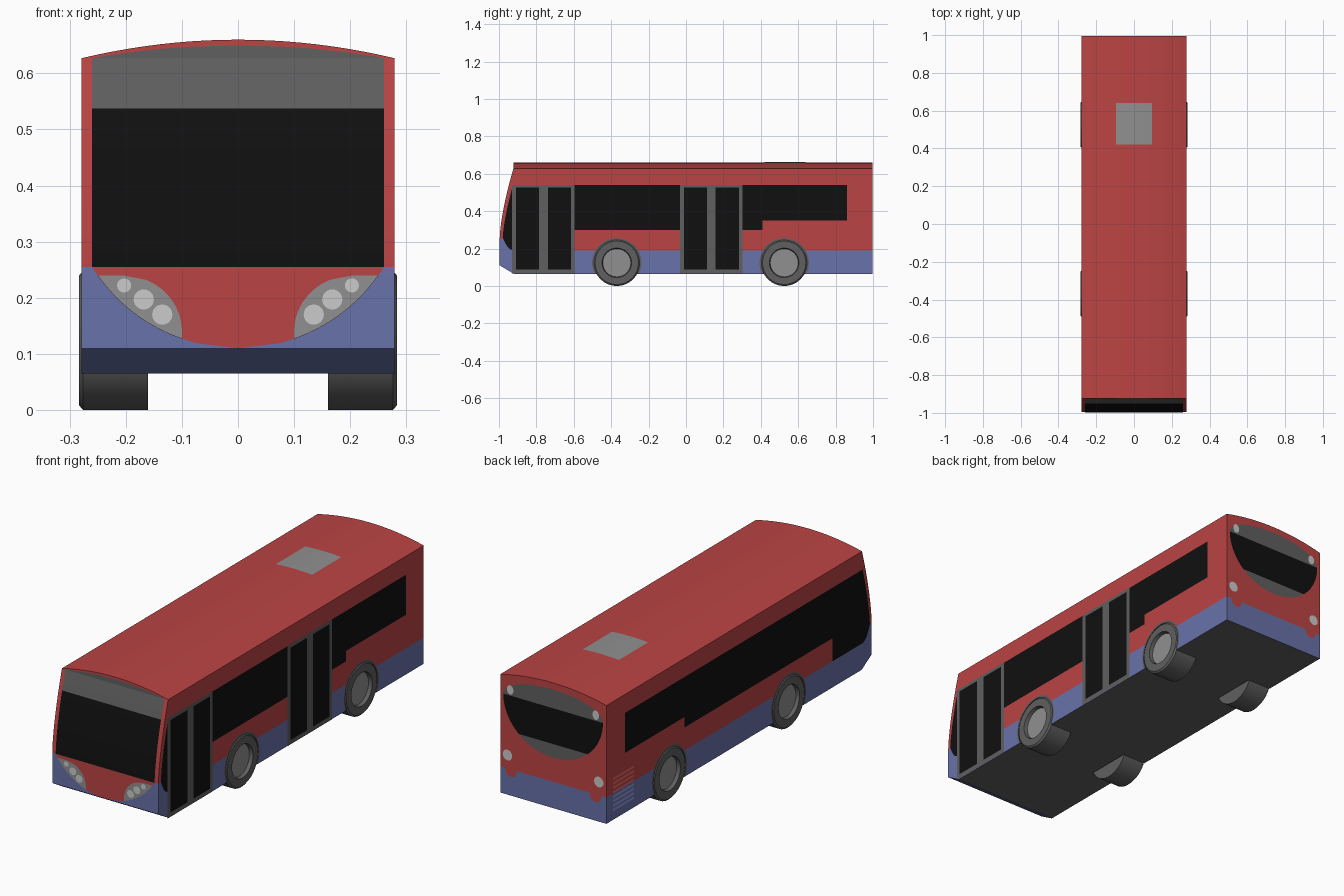
import bpy, bmesh
from math import sqrt, sin, cos, pi, radians
from mathutils import Vector, Matrix

cube = bpy.data.objects.get("Cube")
if cube:
    bpy.data.objects.remove(cube)


def material(name, r, g, b):
    m = bpy.data.materials.new(name)
    m.use_nodes = True
    m.diffuse_color = (r, g, b, 1)
    m.node_tree.nodes["Principled BSDF"].inputs["Base Color"].default_value = (r, g, b, 1)
    return m


RED = material("red paint", 0.5, 0.057, 0.057)
BLUE = material("blue paint", 0.14, 0.168, 0.4)
BLACK = material("black glass", 0.005, 0.005, 0.005)
DARK = material("dark grey", 0.115, 0.115, 0.115)
GREY = material("mid grey", 0.28, 0.28, 0.28)
LIGHT = material("light grey", 0.6, 0.6, 0.6)
BRIGHT_RED = material("bright red", 0.8, 0.13, 0.13)
BRIGHT_BLUE = material("bright blue", 0.28, 0.33, 0.75)

HALF, FRONT, REAR = 0.279, 0.996, 0.996
FLOOR, WAIST, SILL, EAVE, CROWN = 0.065, 0.19, 0.255, 0.627, 0.66
LAYER = 0.0015
AXLES, WHEEL_R = (-0.37, 0.525), 0.124


def span(a, b, n):
    return [a + (b - a) * i / n for i in range(n + 1)]


def front_y(z):
    t = min(max((z - SILL) / (EAVE - SILL), 0), 1)
    return -FRONT + 0.073 * t ** 1.5


def roof_z(x):
    return CROWN - (CROWN - EAVE) * (x / HALF) ** 2


def finish(name, bm, mats):
    mesh = bpy.data.meshes.new(name)
    bm.to_mesh(mesh)
    bm.free()
    for m in mats:
        mesh.materials.append(m)
    obj = bpy.data.objects.new(name, mesh)
    bpy.context.collection.objects.link(obj)
    return obj


def smooth(obj, angle=30):
    bpy.ops.object.select_all(action='DESELECT')
    obj.select_set(True)
    bpy.context.view_layer.objects.active = obj
    bpy.ops.object.shade_smooth_by_angle(angle=radians(angle))


# Surfaces that thin plates are laid on
def on_front(layer):
    return lambda x, z: (x, front_y(z) - LAYER * layer, z)


def on_rear(layer):
    return lambda x, z: (x, REAR + LAYER * layer, z)


def on_side(s, layer):
    return lambda y, z: (s * (HALF + LAYER * layer), y, z)


def panel(name, mat, place, rows):
    """Thin plate made of rows (v, a, b), each running from a to b at height v."""
    bm = bmesh.new()
    pairs = [[bm.verts.new(place(u, v)) for u in (a, b)] for v, a, b in rows]
    for (a, b), (d, c) in zip(pairs, pairs[1:]):
        bm.faces.new((a, b, c, d))
    bmesh.ops.remove_doubles(bm, verts=bm.verts, dist=1e-5)
    bm.normal_update()
    for f in bm.faces:
        if f.normal.dot(f.calc_center_median() - Vector((0, 0, 0.35))) < 0:
            f.normal_flip()
    return finish(name, bm, [mat])


def rect(name, mat, place, u0, u1, v0, v1):
    return panel(name, mat, place, [(v0, u0, u1), (v1, u0, u1)])


def disc(name, mat, place, u, v, r, stretch=1):
    angles = span(-pi / 2, pi / 2, 12)
    return panel(name, mat, place,
                 [(v + stretch * r * sin(t), u - r * cos(t), u + r * cos(t)) for t in angles])


def mirrored(zs, width):
    return [(z, -width(z), width(z)) for z in zs]


# Body shell: side profile swept across the width under an arched roof
bm = bmesh.new()
loops = []
for x in span(-HALF, HALF, 20):
    pts = [(-0.92, FLOOR), (-FRONT, 0.11)] + [(front_y(z), z) for z in span(SILL, EAVE, 14)]
    pts += [(front_y(EAVE), roof_z(x)), (REAR, roof_z(x)), (REAR, EAVE), (REAR, FLOOR)]
    loops.append([bm.verts.new((x, y, z)) for y, z in pts])
for p, q in zip(loops, loops[1:]):
    for i in range(len(p)):
        j = (i + 1) % len(p)
        bm.faces.new((p[i], p[j], q[j], q[i]))
bm.faces.new(loops[0])
bm.faces.new(loops[-1])
bmesh.ops.remove_doubles(bm, verts=bm.verts, dist=1e-5)
for co, no in (((0, 0, WAIST), (0, 0, 1)), ((0, 0, SILL), (0, 0, 1)), ((0, -0.928, 0), (0, 1, 0))):
    bmesh.ops.bisect_plane(bm, geom=bm.verts[:] + bm.edges[:] + bm.faces[:],
                           plane_co=co, plane_no=no, dist=1e-5)
bmesh.ops.recalc_face_normals(bm, faces=bm.faces)
for f in bm.faces:
    c = f.calc_center_median()
    blue = c.z < WAIST or (c.z < SILL and c.y < -0.928)
    f.material_index = 0 if f.normal.z < -0.95 else 2 if blue else 1
body = finish("body_shell", bm, [DARK, RED, BLUE])

# Wheel wells cut into the shell
bm = bmesh.new()
for s in (-1, 1):
    for y in AXLES:
        m = Matrix.Translation((s * 0.24, y, WHEEL_R)) @ Matrix.Rotation(pi / 2, 4, 'Y')
        bmesh.ops.create_cone(bm, cap_ends=True, segments=32, radius1=WHEEL_R + 0.002,
                              radius2=WHEEL_R + 0.002, depth=0.17, matrix=m)
cutter = finish("wheel_well_cutter", bm, [DARK])
cutter.hide_render = True
cut = body.modifiers.new("wheel wells", 'BOOLEAN')
cut.object, cut.operation, cut.solver = cutter, 'DIFFERENCE', 'EXACT'
bpy.context.view_layer.objects.active = body
bpy.ops.object.modifier_apply(modifier=cut.name)
bpy.data.objects.remove(cutter)
smooth(body, 20)

# Wheels and arch trims
profile = [(0, 0.16), (WHEEL_R, 0.16), (WHEEL_R, 0.276), (0.116, 0.283),
           (0.079, 0.283), (0.075, 0.266), (0, 0.266)]
for s, side in ((1, "left"), (-1, "right")):
    for y, end in zip(AXLES, ("front", "rear")):
        bm = bmesh.new()
        vs = [bm.verts.new((s * x, y, WHEEL_R + r)) for r, x in profile]
        edges = [bm.edges.new(e) for e in zip(vs, vs[1:])]
        bmesh.ops.spin(bm, geom=vs + edges, cent=(0, y, WHEEL_R), axis=(1, 0, 0),
                       angle=2 * pi, steps=32, use_merge=True)
        bmesh.ops.remove_doubles(bm, verts=bm.verts, dist=1e-5)
        bmesh.ops.recalc_face_normals(bm, faces=bm.faces)
        for f in bm.faces:
            c = f.calc_center_median()
            f.material_index = int(0.26 < abs(c.x) < 0.27 and abs(f.normal.x) > 0.9)
        smooth(finish(f"{end}_{side}_wheel", bm, [DARK, GREY]))
        panel(f"{end}_{side}_arch_trim", DARK,
              lambda r, t, y=y, s=s: (s * (HALF + LAYER), y + r * cos(t), WHEEL_R + r * sin(t)),
              [(t, 0.122, 0.132) for t in span(radians(-26), radians(206), 24)])

# Windscreen, destination panel and lower front mask
rect_rows = span(SILL, 0.537, 12)
panel("windscreen", BLACK, on_front(1), mirrored(rect_rows, lambda z: 0.26))
panel("destination_panel", DARK, on_front(1),
      mirrored(span(0.537, EAVE, 5) + span(EAVE, 0.65, 8)[1:],
               lambda z: 0.26 * sqrt(max(0, 1 - max(0, z - EAVE) / 0.023))))


def mask_width(z):
    return sqrt(max(0, 0.3056 ** 2 - (0.4156 - z) ** 2))


panel("front_mask", RED, on_front(1), mirrored(span(0.11, SILL, 16), mask_width))

# Headlights
for s, side in ((1, "left"), (-1, "right")):
    panel(f"{side}_headlight_housing", GREY, on_front(2),
          [(z, s * (0.205 - 0.105 * sqrt(max(0, 1 - (max(0, z - 0.14) / 0.1) ** 2))),
            s * mask_width(z)) for z in span(0.127, 0.24, 14)])
    for i, (x, z, r) in enumerate(((0.203, 0.222, 0.0125), (0.168, 0.197, 0.018), (0.135, 0.17, 0.018))):
        disc(f"{side}_headlight_{i + 1}", LIGHT, on_front(2.7), s * x, z, r)


# Side glazing
def quarter_edge(z):
    if z < 0.26:
        return -0.925 - 0.055 * sqrt((z - WAIST) / 0.07)
    return front_y(z) + 0.016 + 0.006 * (z - 0.26) / 0.28


for s, side, back in ((1, "left", -0.925), (-1, "right", -0.70)):
    panel(f"{side}_quarter_window", BLACK, on_side(s, 1),
          [(z, quarter_edge(z), back) for z in span(WAIST, 0.26, 8) + span(0.26, 0.54, 10)[1:]])
    rect(f"{side}_window_band", BLACK, on_side(s, 1), -0.70, 0.41, 0.30, 0.54)
    rect(f"{side}_rear_window_band", BLACK, on_side(s, 1), 0.41, 0.86, 0.35, 0.54)

# Passenger doors
for name, y in (("front_door", -0.93), ("middle_door", -0.032)):
    rect(f"{name}_frame", DARK, on_side(1, 1.8), y, y + 0.335, 0.066, 0.541)
    for i, start in enumerate((0.021, 0.191)):
        rect(f"{name}_pane_{i + 1}", BLACK, on_side(1, 2.6), y + start, y + start + 0.124, 0.087, 0.526)

# Engine grille
for i in range(8):
    z = 0.107 + i * 0.021
    rect(f"grille_slat_{i + 1}", BRIGHT_RED if z > WAIST - 0.01 else BRIGHT_BLUE,
         on_side(-1, 1), 0.79, 0.95, z, z + 0.011)


# Rear window, sign panel and lamps
def rear_width(z):
    return 0.262 * sqrt(max(0, 1 - ((0.54 - z) / 0.235) ** 2))


panel("rear_window", BLACK, on_rear(1), mirrored(span(0.37, 0.54, 12), rear_width))
panel("rear_window_lower_trim", DARK, on_rear(1), mirrored(span(0.305, 0.37, 10), rear_width))
panel("rear_sign_panel", DARK, on_rear(1),
      mirrored(span(0.54, 0.63, 14), lambda z: 0.262 * sqrt(max(0, 1 - ((z - 0.54) / 0.09) ** 2))))
for s, side in ((1, "left"), (-1, "right")):
    disc(f"{side}_high_lamp", LIGHT, on_rear(2), s * 0.225, 0.568, 0.017, 1.3)
    disc(f"{side}_tail_lamp", LIGHT, on_rear(1), s * 0.24, 0.254, 0.025)
    disc(f"{side}_rear_paint_scallop", RED, on_rear(1), s * 0.222, 0.185, 0.03)

# Roof hatch
panel("roof_hatch", GREY, lambda y, x: (x, y, roof_z(x) + 0.002),
      [(x, 0.42, 0.64) for x in span(-0.095, 0.095, 8)])
